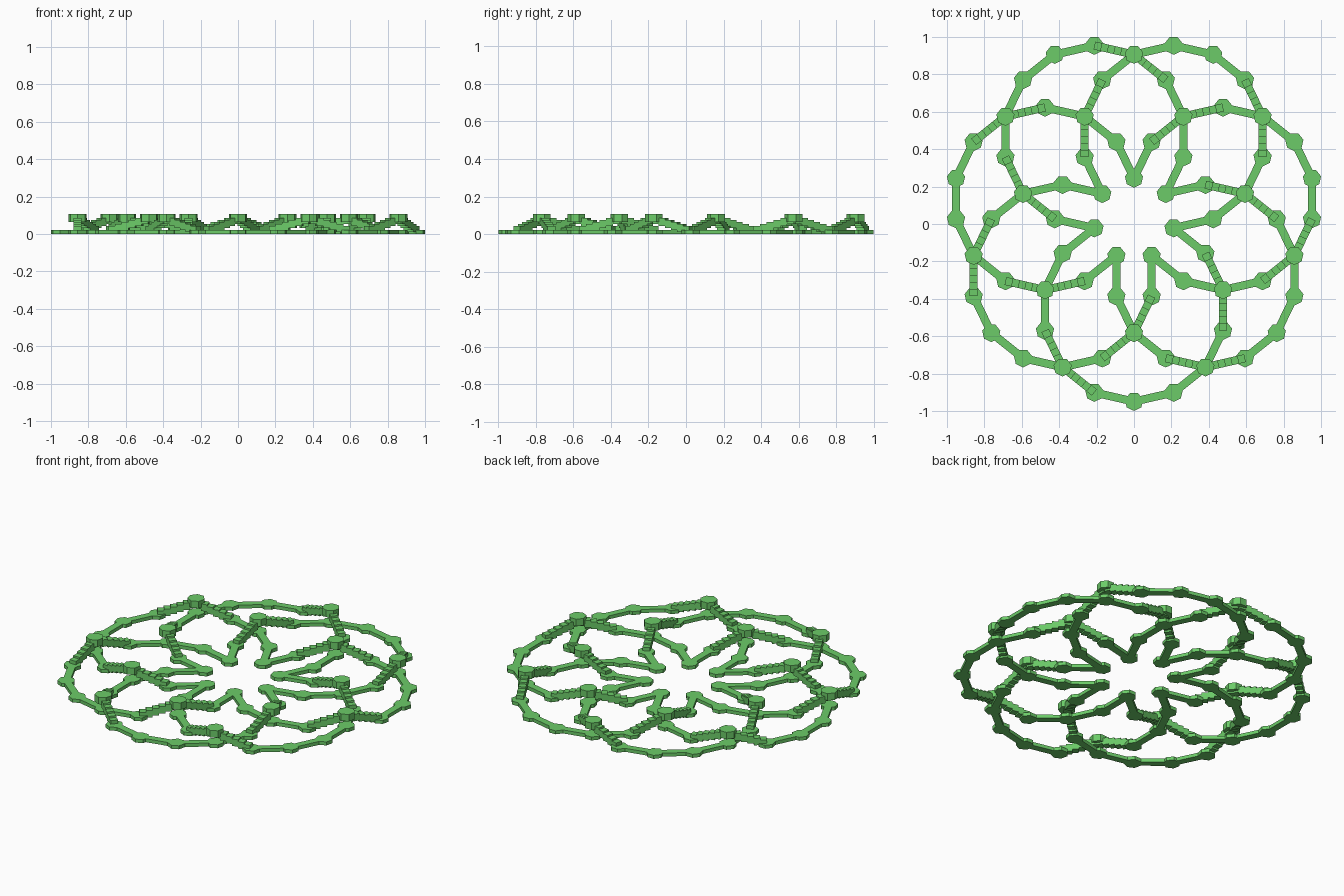
import bpy, bmesh, math
from mathutils import Vector

if "Cube" in bpy.data.objects:
    bpy.data.objects.remove(bpy.data.objects["Cube"])

R = 0.976            # radius of the outermost joints
NODE_R = 0.0497      # joint radius
WIDTH = 2 * NODE_R * math.sin(math.pi / 7)   # bar width = one heptagon side
LOW = 0.0215         # thickness of the flat strand
TALL = 0.043         # thickness of raised pieces
LIFT = 0.0645        # underside of the raised joints
STEPS = 6
CENTRE = Vector((0, 0.0266))
OVER = (2, 8)        # joints in each arc that pass over another arc

green = bpy.data.materials.new("green")
green.diffuse_color = (0.15, 0.6, 0.14, 1)
green.use_nodes = True
green.node_tree.nodes["Principled BSDF"].inputs["Base Color"].default_value = green.diffuse_color


def prism(bm, pts, z0, z1):
    """Upright prism over a counter-clockwise outline."""
    bot = [bm.verts.new((p.x, p.y, z0)) for p in pts]
    top = [bm.verts.new((p.x, p.y, z1)) for p in pts]
    bm.faces.new(bot[::-1])
    bm.faces.new(top)
    n = len(pts)
    for i in range(n):
        j = (i + 1) % n
        bm.faces.new((bot[i], bot[j], top[j], top[i]))


def joint(bm, c, z0, z1):
    angs = [-math.pi / 2 + i * math.tau / 7 for i in range(7)]
    prism(bm, [c + NODE_R * Vector((math.cos(a), math.sin(a))) for a in angs], z0, z1)


def bar(bm, a, b, z0, z1):
    d = (b - a).normalized()
    s = Vector((-d.y, d.x)) * WIDTH / 2
    prism(bm, [a - s, b - s, b + s, a + s], z0, z1)


def finish(bm, name):
    mesh = bpy.data.meshes.new(name)
    bm.to_mesh(mesh)
    bm.free()
    mesh.materials.append(green)
    bpy.context.collection.objects.link(bpy.data.objects.new(name, mesh))


def arc(k):
    """Thirteen joints on a 14-sided ring that passes through the centre."""
    ax = math.pi / 14 + k * math.tau / 7
    mid = CENTRE + R / 2 * Vector((math.cos(ax), math.sin(ax)))
    angs = [ax + (6 - i) * math.tau / 14 for i in range(13)]
    return [mid + R / 2 * Vector((math.cos(a), math.sin(a))) for a in angs]


joints, bars, stairs = bmesh.new(), bmesh.new(), bmesh.new()
for k in range(7):
    p = arc(k)
    for i in range(12):
        # joints, raised where the strand crosses over
        if i in OVER:
            joint(joints, p[i], LIFT, LIFT + TALL)
        else:
            joint(joints, p[i], 0, LOW)
        # stepped bars up to and down from raised joints, flat bars elsewhere
        a, b = p[i], p[i + 1]
        if i in OVER:
            a, b = b, a
        if i in OVER or i + 1 in OVER:
            for s in range(STEPS):
                z = LIFT * s / STEPS
                bar(stairs, a.lerp(b, s / STEPS), a.lerp(b, (s + 1) / STEPS), z, z + TALL)
        else:
            bar(bars, a, b, 0, LOW)

finish(joints, "joints")
finish(bars, "flat_bars")
finish(stairs, "stepped_bars")
